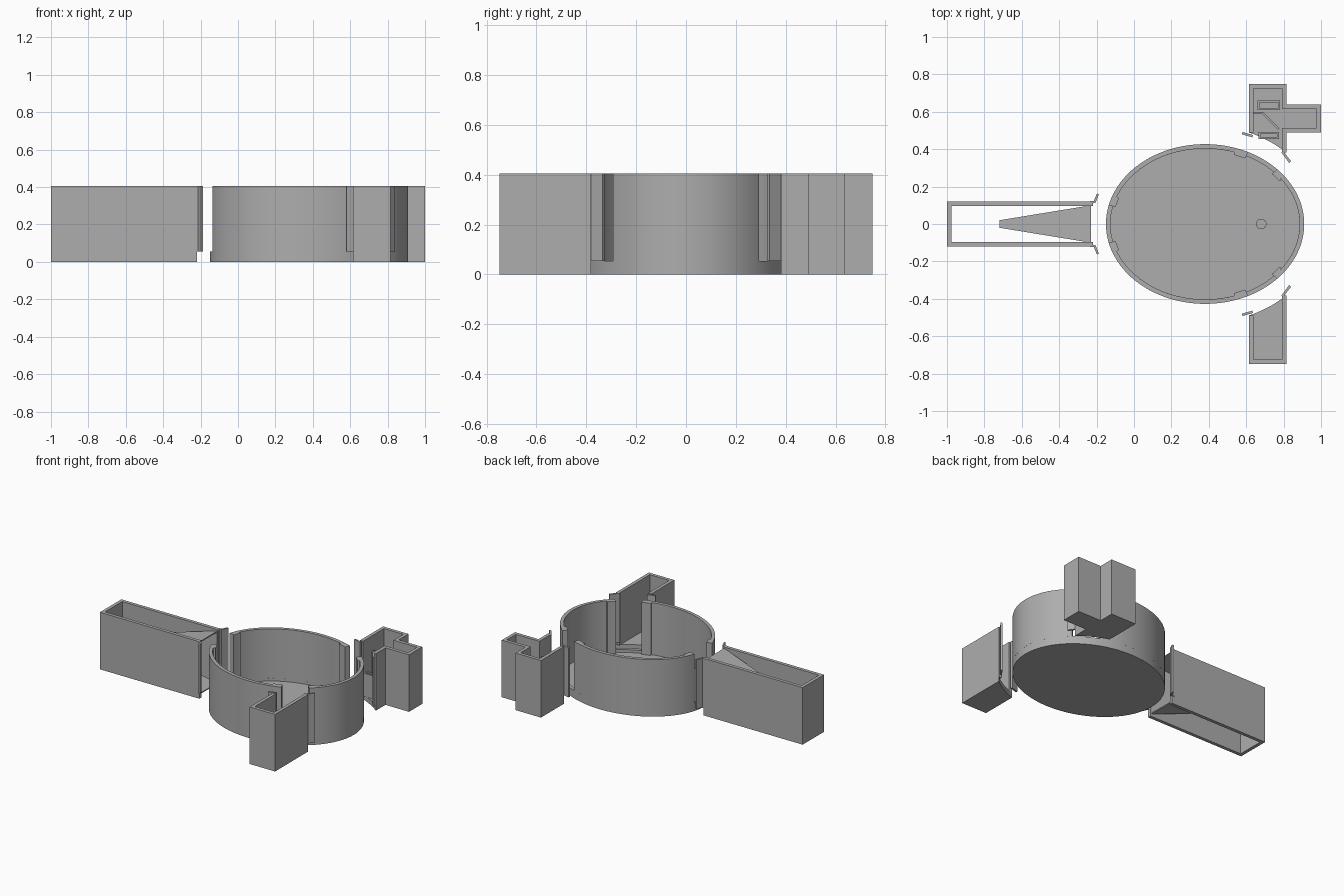
import bpy, bmesh
from math import sin, cos, pi, acos, asin, sqrt
from mathutils import Vector

if "Cube" in bpy.data.objects:
    bpy.data.objects.remove(bpy.data.objects["Cube"])

grey = bpy.data.materials.new("mid_grey")
grey.use_nodes = True
grey.diffuse_color = (0.42, 0.42, 0.42, 1)
grey.node_tree.nodes["Principled BSDF"].inputs["Base Color"].default_value = (0.42, 0.42, 0.42, 1)

CX, RX, RY = 0.38, 0.53, 0.427       # oval chamber
TOP, SILL, FLOOR = 0.405, 0.055, 0.035
THICK = 0.024


def finish(name, bm, smooth=False):
    bmesh.ops.recalc_face_normals(bm, faces=bm.faces)
    mesh = bpy.data.meshes.new(name)
    bm.to_mesh(mesh)
    bm.free()
    mesh.materials.append(grey)
    obj = bpy.data.objects.new(name, mesh)
    bpy.context.collection.objects.link(obj)
    if smooth:
        bpy.ops.object.select_all(action='DESELECT')
        obj.select_set(True)
        bpy.context.view_layer.objects.active = obj
        bpy.ops.object.shade_smooth_by_angle()
    return obj


def prism(name, outline, z0, z1, smooth=False):
    bm = bmesh.new()
    low = [bm.verts.new((x, y, z0)) for x, y in outline]
    high = [bm.verts.new((x, y, z1)) for x, y in outline]
    bm.faces.new(low)
    bm.faces.new(high)
    for i in range(len(low)):
        j = (i + 1) % len(low)
        bm.faces.new((low[i], low[j], high[j], high[i]))
    return finish(name, bm, smooth)


def strip(name, outer, inner, z0, z1, closed=False, smooth=False):
    """Upright wall between two matching plan curves."""
    bm = bmesh.new()
    rings = [[bm.verts.new((*p, z)) for p, z in ((a, z0), (b, z0), (b, z1), (a, z1))]
             for a, b in zip(outer, inner)]
    pairs = list(zip(rings, rings[1:] + rings[:1] if closed else rings[1:]))
    for r, s in pairs:
        for k in range(4):
            m = (k + 1) % 4
            bm.faces.new((r[k], r[m], s[m], s[k]))
    if not closed:
        bm.faces.new(rings[0])
        bm.faces.new(rings[-1])
    return finish(name, bm, smooth)


def wall(name, path, t, z0, z1):
    """Wall along a path, thickened to its left with mitred corners."""
    pts = [Vector(p) for p in path]
    norms = []
    for a, b in zip(pts, pts[1:]):
        d = (b - a).normalized()
        norms.append(Vector((-d.y, d.x)))
    inner = []
    for i, p in enumerate(pts):
        n0, n1 = norms[max(i - 1, 0)], norms[min(i, len(norms) - 1)]
        inner.append(p + (n0 + n1) * t / (1 + n0.dot(n1)))
    return strip(name, path, inner, z0, z1)


def oval(t, off=0.0):
    return (CX + (RX + off) * cos(t), (RY + off) * sin(t))


def arc(a, b, off, n):
    return [oval(a + (b - a) * i / n, off) for i in range(n + 1)]


# Oval chamber: floor, sill ring and wall sections between the three doorways
N = 96
full = arc(0, 2 * pi, 0, N)[:-1]
prism("chamber_floor", full, 0, FLOOR, True)
strip("chamber_sill", full, arc(0, 2 * pi, -THICK, N)[:-1], FLOOR, SILL, True, True)
door_a, door_b = acos(0.385 / RX), acos(0.23 / RX)
door_c = pi - asin(0.1 / RY)
sections = {"chamber_wall_right": (-door_a, door_a), "chamber_wall_back": (door_b, door_c),
            "chamber_wall_front": (-door_c, -door_b)}
for name, (a, b) in sections.items():
    strip(name, arc(a, b, 0, 40), arc(a, b, -THICK, 40), SILL, TOP, smooth=True)
    # Door guides thicken the inside of each wall end
    for end, u, v in (("start", a, a + 0.13), ("end", b - 0.13, b)):
        strip(name + "_guide_" + end, arc(u, v, -THICK, 3), arc(u, v, -THICK - 0.014, 3),
              FLOOR, TOP)
prism("floor_peg", [(0.68 + 0.028 * cos(i * pi / 12), 0.028 * sin(i * pi / 12))
                    for i in range(24)], FLOOR, FLOOR + 0.01, True)

# Long corridor, open above and below, with flared door jambs
E = -0.22
wall("corridor_wall", [(E, 0.12), (-1, 0.12), (-1, -0.12), (E, -0.12)], THICK, 0, TOP)
for side, s in (("back", 1), ("front", -1)):
    wall("corridor_jamb_" + side, [(E - 0.015, s * 0.112), (-0.207, s * 0.112), (-0.187, s * 0.158)],
         s * 0.012, SILL, TOP)

# Tapering funnel inside the corridor
bm = bmesh.new()
loops = []
for t in (0, 0.008):
    for x, y, z0, z1 in ((-0.23, 0.1, 0.02, 0.395), (-0.72, 0.02, 0.17, 0.28)):
        loops.append([bm.verts.new((x, *p)) for p in
                      ((-y + t, z0 + t), (y - t, z0 + t), (y - t, z1 - t), (-y + t, z1 - t))])
for p, q in ((0, 1), (2, 3), (0, 2), (1, 3)):
    for k in range(4):
        m = (k + 1) % 4
        bm.faces.new((loops[p][k], loops[p][m], loops[q][m], loops[q][k]))
finish("corridor_funnel", bm)

# Side rooms: their open side follows the chamber at a constant gap
X0, X1, YE = 0.615, 0.815, 0.748
AY0, AY1 = 0.49, 0.638               # alcove of the back room


def edge(x):
    return (RY + 0.1) * sqrt(1 - ((x - CX) / (RX + 0.1)) ** 2)


for side, s in (("front", -1), ("back", 1)):
    curve = [(X0 + (X1 - X0) * i / 10, s * edge(X0 + (X1 - X0) * i / 10)) for i in range(11)]
    far = [(X1, s * YE), (X0, s * YE)]
    if side == "back":
        far = [(X1, AY0), (1, AY0), (1, AY1), (X1, AY1)] + far
    prism("room_floor_" + side, curve + far, 0, FLOOR)
    wall("room_wall_" + side, [curve[-1]] + far + [curve[0]], s * THICK, FLOOR, TOP)
    wall("room_jamb_left_" + side, [(0.58, s * 0.492), (0.636, s * 0.476)], -s * 0.013, SILL, TOP)
    wall("room_jamb_right_" + side, [(0.798, s * 0.39), (0.84, s * 0.335)], -s * 0.013, SILL, TOP)

# Back room fittings: slanted partition and two hollow frames
wall("room_partition", [(0.64, 0.59), (0.685, 0.59), (0.77, 0.505)], 0.01, FLOOR, 0.3)
for name, x0, x1, y0, y1 in (("room_frame_far", 0.66, 0.78, 0.61, 0.66),
                             ("room_frame_near", 0.665, 0.775, 0.455, 0.492)):
    ring = [[(x0 + t, y0 + t), (x1 - t, y0 + t), (x1 - t, y1 - t), (x0 + t, y1 - t)]
            for t in (0, 0.01)]
    strip(name, ring[0], ring[1], FLOOR, 0.2, True)
